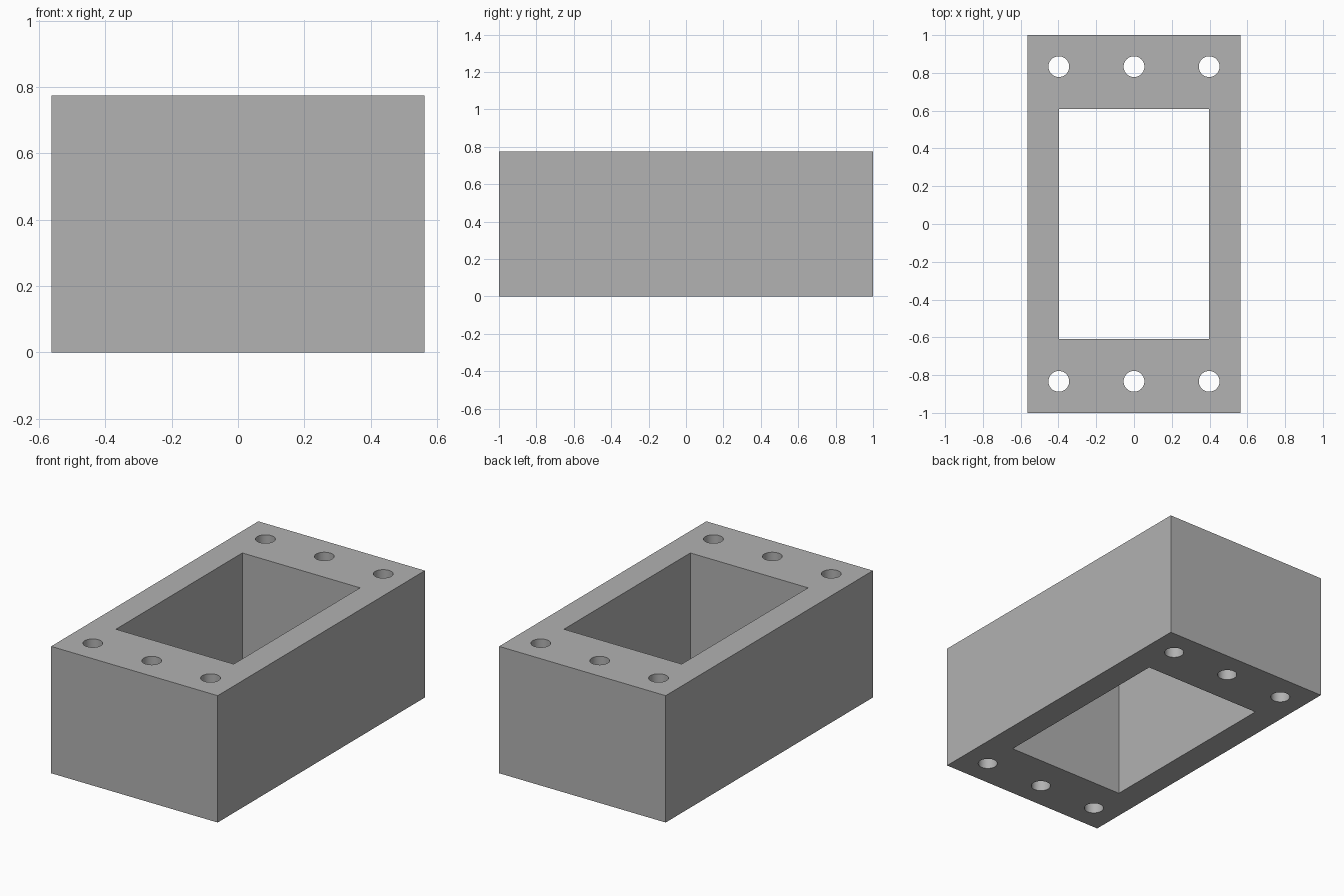
import bpy
import math

default = bpy.data.objects.get("Cube")
if default:
    bpy.data.objects.remove(default, do_unlink=True)

WIDTH, DEPTH, HEIGHT = 1.126, 2.0, 0.775
OPEN_W, OPEN_D = 0.796, 1.22
HOLE_R, HOLE_X, HOLE_Y = 0.055, 0.398, 0.833

# Single plain grey
grey = bpy.data.materials.new("plain grey")
grey.use_nodes = True
colour = (0.445, 0.445, 0.445, 1)
grey.diffuse_color = colour
grey.node_tree.nodes["Principled BSDF"].inputs["Base Color"].default_value = colour


def block(name, width, depth, height):
    bpy.ops.mesh.primitive_cube_add(size=1, location=(0, 0, HEIGHT / 2))
    obj = bpy.context.object
    obj.name = name
    obj.scale = (width, depth, height)
    bpy.ops.object.transform_apply(location=True, rotation=False, scale=True)
    obj.data.materials.append(grey)
    return obj


def cut(target, cutter):
    mod = target.modifiers.new("cut", "BOOLEAN")
    mod.operation = "DIFFERENCE"
    mod.solver = "EXACT"
    mod.object = cutter
    bpy.context.view_layer.objects.active = target
    bpy.ops.object.modifier_apply(modifier=mod.name)
    bpy.data.objects.remove(cutter, do_unlink=True)


# Rectangular housing with a window right through it
housing = block("housing", WIDTH, DEPTH, HEIGHT)
cut(housing, block("window_cutter", OPEN_W, OPEN_D, HEIGHT * 2))

# Three vertical bores in each end wall
for y in (-HOLE_Y, HOLE_Y):
    for x in (-HOLE_X, 0, HOLE_X):
        bpy.ops.mesh.primitive_cylinder_add(
            vertices=48, radius=HOLE_R, depth=HEIGHT * 2, location=(x, y, HEIGHT / 2))
        bore = bpy.context.object
        bore.name = "bore_cutter"
        bore.data.materials.append(grey)
        cut(housing, bore)

# Smooth bores, sharp edges elsewhere
bpy.ops.object.select_all(action="DESELECT")
housing.select_set(True)
bpy.context.view_layer.objects.active = housing
bpy.ops.object.shade_smooth_by_angle(angle=math.radians(30))
